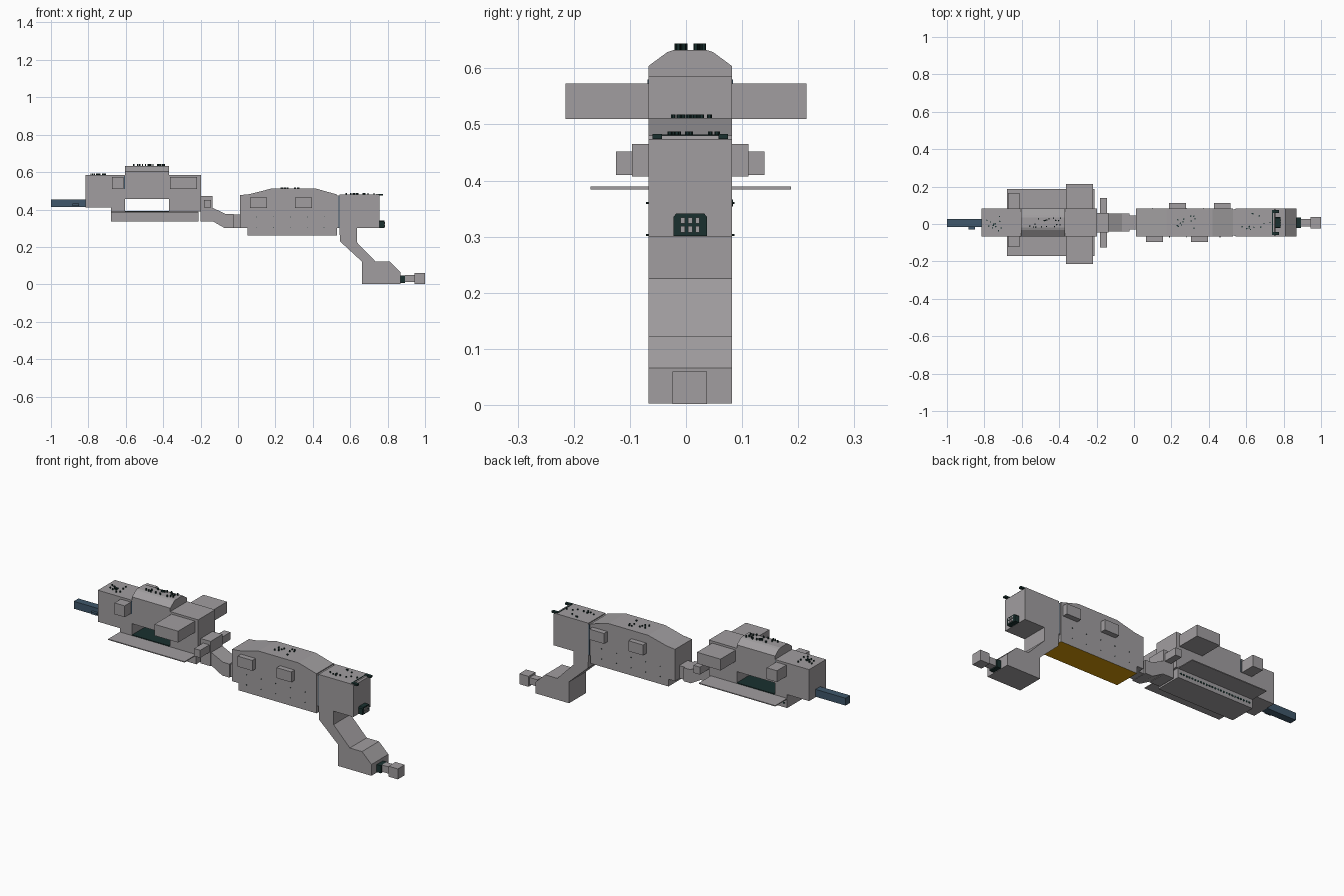
import bpy, bmesh, random
from mathutils import Matrix, Vector

if "Cube" in bpy.data.objects:
    bpy.data.objects.remove(bpy.data.objects["Cube"], do_unlink=True)
random.seed(4)


def material(name, rgb):
    m = bpy.data.materials.new(name)
    m.use_nodes = True
    m.diffuse_color = (*rgb, 1)
    m.node_tree.nodes["Principled BSDF"].inputs["Base Color"].default_value = (*rgb, 1)
    return m


GREY = material("hull grey", (0.355, 0.34, 0.35))
BLUE = material("steel blue", (0.05, 0.095, 0.145))
DARK = material("dark teal", (0.01, 0.03, 0.028))
GOLD = material("ochre", (0.68, 0.32, 0.002))
BACK, FRONT = 0.082, -0.067     # common hull sides
MID = (BACK + FRONT) / 2


def finish(name, bm, *mats):
    bmesh.ops.recalc_face_normals(bm, faces=bm.faces)
    mesh = bpy.data.meshes.new(name)
    bm.to_mesh(mesh)
    bm.free()
    for m in mats:
        mesh.materials.append(m)
    ob = bpy.data.objects.new(name, mesh)
    bpy.context.collection.objects.link(ob)
    return ob


def add_box(bm, x, y, z):
    size = [b - a for a, b in (x, y, z)]
    mid = [(a + b) / 2 for a, b in (x, y, z)]
    bmesh.ops.create_cube(bm, size=1, matrix=Matrix.Translation(mid) @ Matrix.Diagonal((*size, 1)))


def box(name, x, y, z, mat=GREY):
    bm = bmesh.new()
    add_box(bm, x, y, z)
    return finish(name, bm, mat)


def prism(name, outline, start, depth, mat=GREY):
    """Extrude a closed outline of 3D points along a direction."""
    bm = bmesh.new()
    face = bm.faces.new([bm.verts.new(Vector(p) + Vector(start)) for p in outline])
    new = bmesh.ops.extrude_face_region(bm, geom=[face])["geom"]
    bmesh.ops.translate(bm, vec=depth, verts=[v for v in new if isinstance(v, bmesh.types.BMVert)])
    return finish(name, bm, mat)


def side_prism(name, xz, y0=FRONT, y1=BACK):
    return prism(name, [(x, 0, z) for x, z in xz], (0, y0, 0), (0, y1 - y0, 0))


def studs(name, spots, radius, height, mat=DARK):
    """Short hexagonal pegs; each spot is a position and an outward axis."""
    bm = bmesh.new()
    for pos, axis in spots:
        turn = Vector(axis).to_track_quat("Z", "Y").to_matrix().to_4x4()
        bmesh.ops.create_cone(bm, cap_ends=True, segments=6, radius1=radius, radius2=radius,
                              depth=height, matrix=Matrix.Translation(pos) @ turn)
    finish(name, bm, mat)


# Rear section: hull with an open arch, and a raised lid with sloping shoulders
side_prism("rear_hull", [(-0.815, 0.41), (-0.68, 0.41), (-0.68, 0.388), (-0.605, 0.388),
                         (-0.605, 0.455), (-0.37, 0.455), (-0.37, 0.388), (-0.198, 0.388),
                         (-0.198, 0.585), (-0.815, 0.585)])
lid = [(FRONT, 0.58), (BACK, 0.58), (BACK, 0.604), (0.048, 0.629), (0.035, 0.633),
       (-0.02, 0.633), (-0.033, 0.629), (FRONT, 0.604)]
prism("raised_lid", [(0, y, z) for y, z in lid], (-0.605, 0, 0), (0.235, 0, 0))
box("side_deck", (-0.68, -0.21), (-0.17, 0.187), (0.384, 0.389))
box("belly", (-0.68, -0.21), (FRONT, BACK), (0.335, 0.384))
box("arch_floor", (-0.605, -0.37), (FRONT, BACK), (0.389, 0.393), DARK)
box("wide_side_pods", (-0.363, -0.218), (-0.215, 0.215), (0.51, 0.573))
box("tail_side_pods", (-0.675, -0.612), (-0.122, 0.165), (0.51, 0.573))
box("hull_seam", (-0.609, -0.605), (FRONT - 0.002, BACK + 0.002), (0.51, 0.58), BLUE)

# Tail bar
box("tail_bar", (-1, -0.815), (-0.015, 0.026), (0.413, 0.454), BLUE)
box("tail_bar_catch", (-0.885, -0.85), (-0.03, -0.015), (0.42, 0.432), BLUE)

# Neck between the sections
box("neck_block", (-0.2, -0.137), (-0.045, 0.06), (0.335, 0.473))
box("neck_side_pods", (-0.183, -0.145), (-0.125, 0.14), (0.41, 0.452))
side_prism("neck_arm", [(-0.137, 0.338), (-0.07, 0.3), (-0.025, 0.3), (-0.025, 0.375),
                        (-0.065, 0.375), (-0.137, 0.41)], -0.04, 0.057)
box("neck_pin", (-0.025, 0.012), (-0.03, 0.045), (0.302, 0.373))

# Middle section with a coloured underside
middle = side_prism("middle_hull", [(0.01, 0.3), (0.05, 0.3), (0.05, 0.26), (0.53, 0.26),
                                    (0.53, 0.48), (0.42, 0.511), (0.175, 0.511),
                                    (0.06, 0.482), (0.01, 0.477)])
middle.data.materials.append(GOLD)
for poly in middle.data.polygons:
    if poly.normal.z < -0.9 and poly.center.z < 0.28:
        poly.material_index = 1
for i in range(2):
    x = 0.065 + 0.24 * i
    box(f"front_pod_{i + 1}", (x, x + 0.09), (-0.096, FRONT), (0.407, 0.465))
    box(f"back_pod_{i + 1}", (x + 0.122, x + 0.212), (BACK, 0.111), (0.407, 0.465))

# Joint, front section and its stepped leg
box("joint", (0.53, 0.545), (-0.062, 0.077), (0.3, 0.475))
box("joint_seal", (0.537, 0.543), (-0.065, 0.08), (0.302, 0.473), BLUE)
side_prism("front_hull", [(0.543, 0.3), (0.545, 0.23), (0.662, 0.122), (0.662, 0.003),
                          (0.868, 0.003), (0.868, 0.066), (0.81, 0.122), (0.735, 0.122),
                          (0.635, 0.225), (0.635, 0.3), (0.757, 0.3), (0.757, 0.473),
                          (0.75, 0.48), (0.543, 0.48)])
box("nozzle_collar", (0.868, 0.894), (-0.021, 0.034), (0.006, 0.048), DARK)
box("nozzle_neck", (0.894, 0.943), (-0.013, 0.027), (0.012, 0.05))
box("nozzle_block", (0.943, 1), (-0.024, 0.037), (0.002, 0.06))

# Socket on the front face: dark rim with clipped corners around a pale grid
rim = [(-0.03, 0.301), (0.03, 0.301), (0.03, 0.335), (0.025, 0.341), (-0.025, 0.341), (-0.03, 0.335)]
prism("socket_rim", [(0, MID + y, z) for y, z in rim], (0.757, 0, 0), (0.026, 0, 0), DARK)
bm = bmesh.new()
for y in (-0.017, -0.004, 0.009):
    add_box(bm, (0.782, 0.786), (MID + y, MID + y + 0.008), (0.307, 0.319))
    add_box(bm, (0.782, 0.786), (MID + y, MID + y + 0.008), (0.323, 0.334))
finish("socket_grid", bm, GREY)

# Handle frame on the front roof
bm = bmesh.new()
for y in (-0.06, 0.058):
    add_box(bm, (0.738, 0.776), (y, y + 0.017), (0.474, 0.483))
add_box(bm, (0.738, 0.742), (-0.06, 0.075), (0.478, 0.482))
finish("roof_handle", bm, DARK)


# Pegs on the roofs, rivets on the flanks
def scatter(x, y, z, n):
    return [((random.uniform(*x), random.uniform(*y), z), (0, 0, 1)) for _ in range(n)]


lid_spots = scatter((-0.57, -0.38), (-0.018, 0.0), 0.637, 9)
lid_spots += scatter((-0.57, -0.38), (0.016, 0.034), 0.637, 9)
studs("lid_pegs", lid_spots, 0.004, 0.014)
studs("tail_pegs", scatter((-0.79, -0.71), (-0.04, 0.055), 0.587, 12), 0.004, 0.011)
studs("middle_pegs", scatter((0.23, 0.33), (-0.03, 0.045), 0.513, 12), 0.004, 0.01)
studs("front_pegs", scatter((0.57, 0.73), (-0.03, 0.06), 0.482, 13), 0.004, 0.01)
flanks = [((0.1 + 0.09 * i, y, z), (0, 1, 0)) for i in range(5)
          for y in (FRONT, BACK) for z in (0.303, 0.36)]
studs("flank_rivets", flanks, 0.002, 0.008)
studs("belly_rivets", [((-0.66 + 0.018 * i, BACK, 0.36), (0, 1, 0)) for i in range(25)], 0.006, 0.004)
